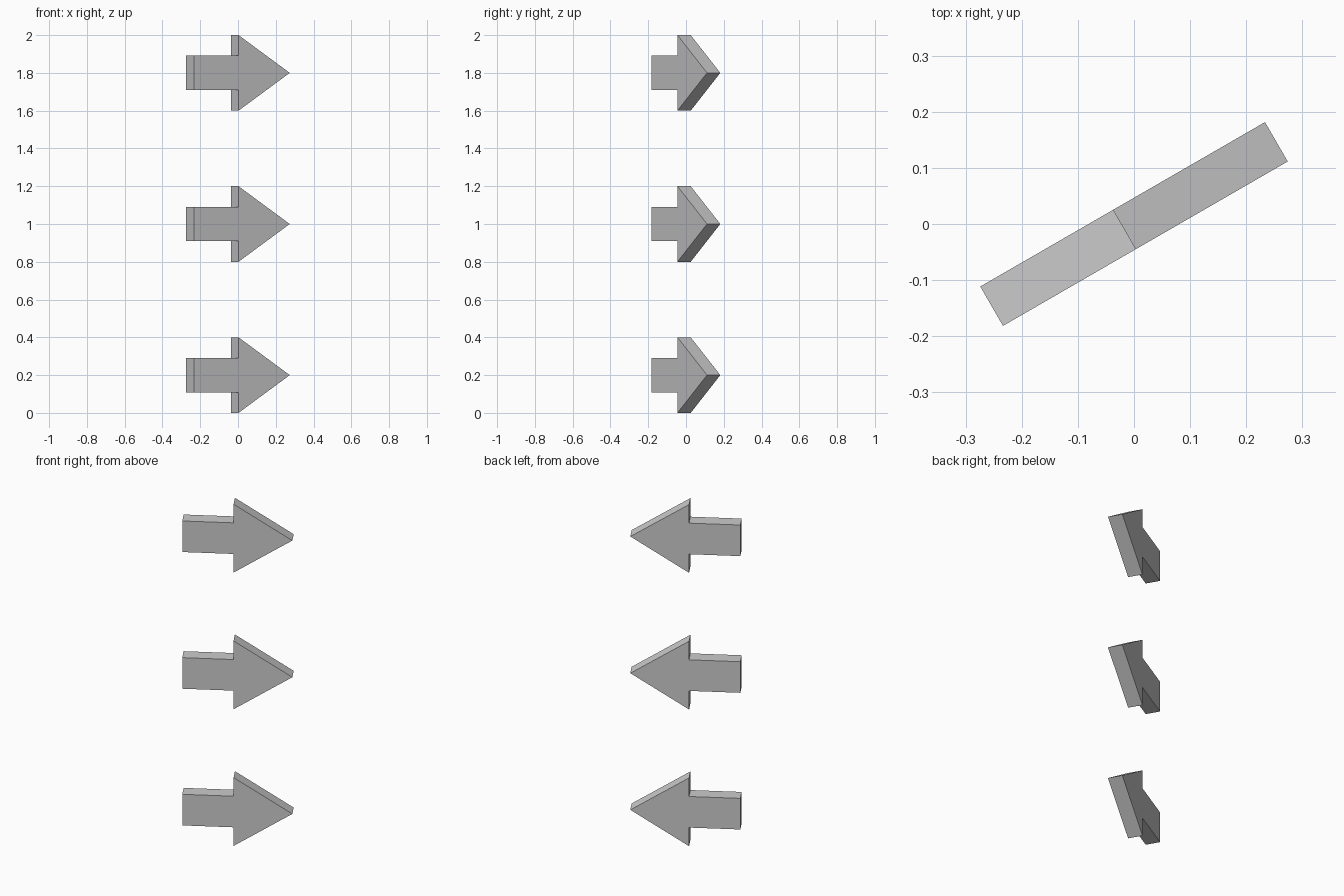
import bpy, bmesh
from math import radians
from mathutils import Matrix

if "Cube" in bpy.data.objects:
    bpy.data.objects.remove(bpy.data.objects["Cube"])

HALF_T = 0.0405   # half thickness of the plate
TAIL, NECK, TIP = -0.293, -0.02, 0.293
SHAFT, HEAD = 0.091, 0.2

# Arrow outline in the local xz plane
profile = [(TAIL, -SHAFT), (NECK, -SHAFT), (NECK, -HEAD), (TIP, 0),
           (NECK, HEAD), (NECK, SHAFT), (TAIL, SHAFT)]


def make_arrow(name, z):
    bm = bmesh.new()
    face = bm.faces.new([bm.verts.new((x, -HALF_T, h)) for x, h in profile])
    ext = bmesh.ops.extrude_face_region(bm, geom=[face], use_keep_orig=True)
    verts = [g for g in ext["geom"] if isinstance(g, bmesh.types.BMVert)]
    bmesh.ops.translate(bm, verts=verts, vec=(0, 2 * HALF_T, 0))
    bmesh.ops.recalc_face_normals(bm, faces=bm.faces)
    bm.transform(Matrix.Rotation(radians(30), 4, 'Z'))
    mesh = bpy.data.meshes.new(name)
    bm.to_mesh(mesh)
    bm.free()
    obj = bpy.data.objects.new(name, mesh)
    obj.location.z = z
    bpy.context.collection.objects.link(obj)


# Three identical arrows stacked vertically
for label, z in (("lower", 0.2), ("middle", 1.0), ("upper", 1.8)):
    make_arrow(label + "_arrow", z)
